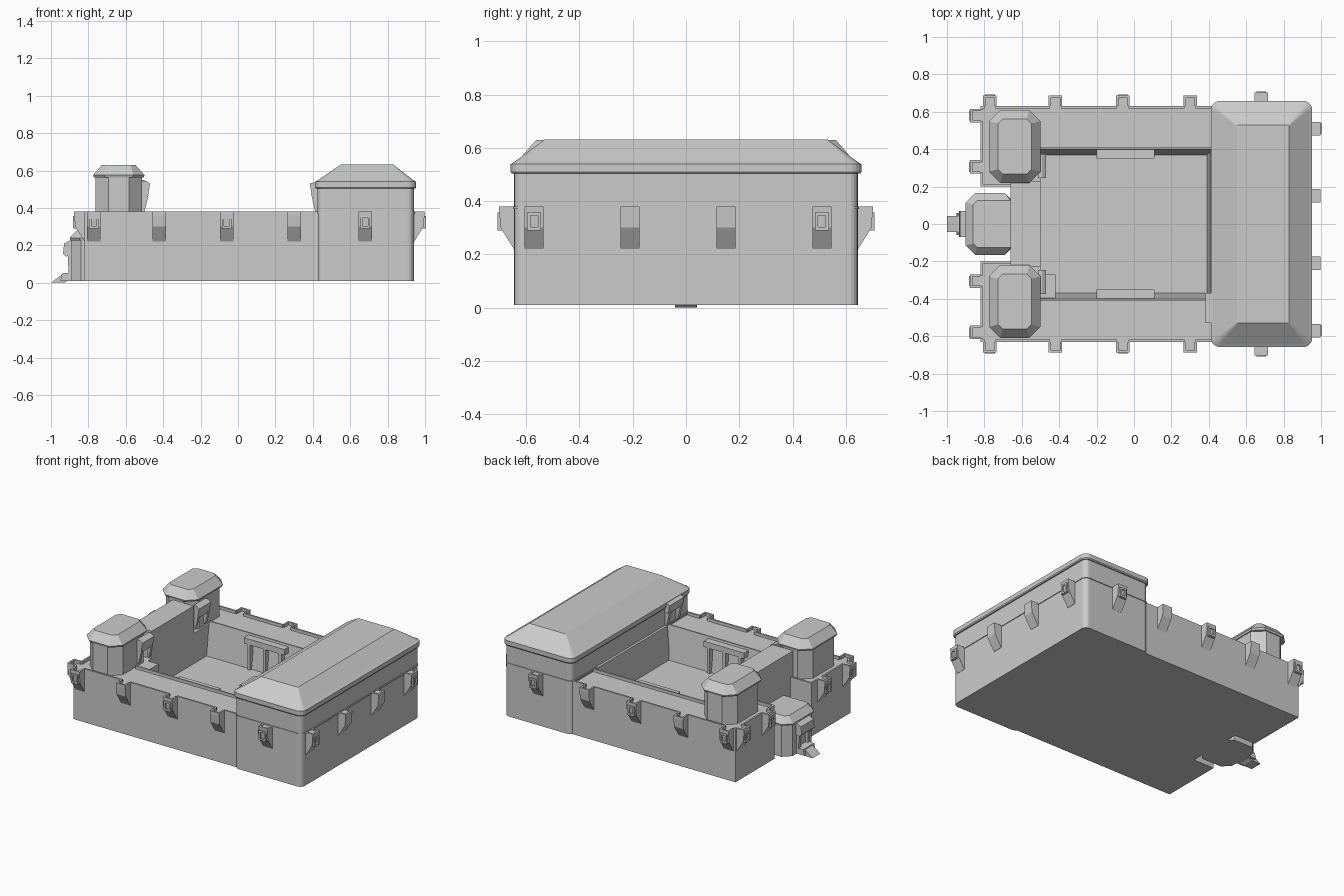
import bpy, math
from mathutils import Matrix, Vector

if "Cube" in bpy.data.objects:
    bpy.data.objects.remove(bpy.data.objects["Cube"])


def mesh(name, verts, faces, mat=Matrix()):
    me = bpy.data.meshes.new(name)
    me.from_pydata([mat @ Vector(v) for v in verts], [], faces)
    me.update()
    ob = bpy.data.objects.new(name, me)
    bpy.context.collection.objects.link(ob)
    return ob


def loft(name, rings, mat=Matrix()):
    # closed skin through equal-sized rings, capped at both ends
    n = len(rings[0])
    verts = [v for r in rings for v in r]
    faces = [tuple(reversed(range(n))), tuple(range(len(verts) - n, len(verts)))]
    for k in range(len(rings) - 1):
        for i in range(n):
            j = (i + 1) % n
            faces.append((k*n + i, k*n + j, k*n + n + j, k*n + n + i))
    ob = mesh(name, verts, faces, mat)
    import bmesh
    bm = bmesh.new()
    bm.from_mesh(ob.data)
    bmesh.ops.recalc_face_normals(bm, faces=bm.faces)
    bm.to_mesh(ob.data)
    bm.free()
    return ob


def ring(x0, x1, y0, y1, z, r=0.0, seg=1):
    # rectangle with chamfered (seg=1) or rounded corners
    if r == 0:
        return [(x0, y0, z), (x1, y0, z), (x1, y1, z), (x0, y1, z)]
    pts = []
    corners = [(x1-r, y1-r), (x0+r, y1-r), (x0+r, y0+r), (x1-r, y0+r)]
    for k, (cx, cy) in enumerate(corners):
        for i in range(seg + 1):
            a = math.pi / 2 * (k + i / seg)
            pts.append((cx + r*math.cos(a), cy + r*math.sin(a), z))
    return pts


def box(name, x0, x1, y0, y1, z0, z1, mat=Matrix()):
    return loft(name, [ring(x0, x1, y0, y1, z0), ring(x0, x1, y0, y1, z1)], mat)


def prism(name, prof, a, b, mat=Matrix()):
    # profile in local y,z swept along local x
    return loft(name, [[(a, y, z) for y, z in prof], [(b, y, z) for y, z in prof]], mat)


def place(x, y, deg):
    return Matrix.Translation((x, y, 0)) @ Matrix.Rotation(math.radians(deg), 4, 'Z')


def turret(x, y, deg, window, top=0.36):
    # overhanging bay pointing along local -y
    m = place(x, y, deg)
    prism("wall_bay", [(.02, .22), (0, .22), (-.05, .30), (-.056, top), (.02, top)], -.036, .036, m)
    if top < .38:
        for s in (-1, 1):
            box("bay_side_rim", s*.03-.006, s*.03+.006, -.056, 0, top, .38, m)
        box("bay_front_rim", -.036, .036, -.056, -.044, top, .38, m)
    if window:
        for s in (-1, 1):
            box("bay_window_jamb", s*.02-.006, s*.02+.006, -.062, -.035, .295, .352, m)
        box("bay_window_head", -.026, .026, -.062, -.035, .345, .357, m)
        box("bay_window_sill", -.026, .026, -.062, -.035, .29, .302, m)


def rim(name, a, b, gaps, m):
    # parapet along local x with openings at the bays
    edges = [a] + [e for g in sorted(gaps) for e in (g - .03, g + .03)] + [b]
    for s, e in zip(edges[::2], edges[1::2]):
        if e > s:
            box(name, s, e, 0, .012, .355, .38, m)


# courtyard floor and gate wall
box("courtyard_floor", -.6, .5, -.5, .5, .01, .15)
box("gate_wall", -.66, -.5, -.23, .23, .01, .55)
prism("courtyard_end_slope", [(0, .15), (0, .38), (.012, .38), (.03, .15)], -.38, .38, place(.42, 0, 90))

bays = [-.77, -.42, -.06, .30]
for s in (-1, 1):
    # battered side walls with a sunken walkway
    wall = [(.63, .01), (.63, .36), (.41, .36), (.41, .38), (.40, .38), (.37, .15), (.37, .01)]
    prism("side_wall", [(s*y, z) for y, z in wall], -.5, .43)
    y0, y1 = sorted((s*.2, s*.63))
    box("corner_base", -.82, -.5, y0, y1, .01, .36)
    deg = 0 if s < 0 else 180
    rim("side_parapet", -.82 if s < 0 else -.43, .43 if s < 0 else .82,
        [-s*b for b in bays], place(0, s*.63, deg))
    for i, b in enumerate(bays):
        turret(b, s*.63, deg, i % 2 == 0)
    turret(.68, s*.646, deg, True, .375)

    # end bays and parapet of the entrance face
    ys = (.58, .305)
    for i, y in enumerate(ys):
        turret(-.82, s*y, -90, True)
    lo, hi = sorted((-s*.2, -s*.63))
    rim("entrance_parapet", lo, hi, [-s*y for y in ys], place(-.82, 0, -90))
    box("inner_parapet", -.82, -.66, *sorted((s*.2, s*.212)), .355, .38)

    # corner towers with hipped roofs
    a, b = sorted((s*.22, s*.61))
    def tr(d, z, c):
        return ring(-.775 + d, -.5 - d, a + d, b - d, z, c) 
    def cut(r, c):
        # square the arc ends into a straight chamfer
        return r
    loft("tower_body", [cut(tr(.012, .35, .07), 0), tr(.012, .57, .07)])
    loft("tower_roof", [tr(.005, .562, .06), tr(0, .575, .06), tr(.048, .63, .025)])

    # sloped hood over the tower door facing the courtyard
    m = place(-.512, s*.31, 90)
    prism("tower_door_hood", [(0, .46), (-.03, .46), (-.042, .53), (-.02, .545), (0, .545)], -.065, .065, m)
    for t in (-1, 1):
        prism("tower_door_bracket", [(0, .38), (-.012, .38), (-.034, .47), (0, .47)],
              t*.055-.01, t*.055+.01, m)

    # courtyard balconies
    y0, y1 = sorted((s*.35, s*.40))
    box("balcony_canopy", -.2, .11, y0, y1, .325, .365)
    for x in (-.165, -.045, .075):
        box("canopy_post", x-.01, x+.01, *sorted((s*.352, s*.385)), .15, .33)

box("courtyard_stair_head", -.5, -.42, -.395, -.27, .15, .36)

# great hall with rounded corners
def hall(d, z):
    return ring(.425 - d, .94 + d, -.645 - d, .645 + d, z, .035 + d, 5)

loft("hall_base", [hall(0, .01), hall(0, .37)])
loft("hall_ledge", [hall(.005, .37), hall(.005, .38)])
loft("hall_upper_wall", [hall(0, .38), hall(0, .505)])
loft("hall_eave", [hall(.008, .503), hall(.013, .51), hall(.013, .54)])
loft("hall_roof", [hall(.011, .54), hall(-.002, .548), ring(.55, .83, -.53, .53, .632, .004, 5)])
for i, y in enumerate((-.57, -.21, .15, .51)):
    turret(.942, y, 90, i in (0, 3), .375)

# hall door overlooking the walkway
m = place(.425, -.45, -90)
prism("hall_door_hood", [(0, .47), (-.03, .47), (-.042, .53), (0, .54)], -.08, .08, m)
for t in (-1, 1):
    prism("hall_door_bracket", [(0, .38), (-.012, .38), (-.035, .48), (0, .48)],
          t*.06-.012, t*.06+.012, m)

# projecting gatehouse
def gate(d, z, c=.05):
    return ring(-.9 + d, -.64, -.165 + d, .165 - d, z, c)

loft("gatehouse_body", [gate(.01, .01), gate(.01, .23)])
loft("gatehouse_roof", [gate(.005, .225), gate(0, .24), gate(.04, .282, .02)])

# gate porch and entrance ramp
m = place(-.89, 0, -90)
for t in (-1, 1):
    prism("porch_jamb", [(.01, .02), (-.015, .02), (-.02, .16), (.01, .16)], t*.05-.012, t*.05+.012, m)
prism("porch_hood", [(.01, .15), (-.03, .14), (-.045, .155), (-.04, .21), (.01, .235)], -.07, .07, m)
prism("entrance_step", [(.01, .01), (-.06, .01), (-.05, .05), (.01, .055)], -.06, .06, m)
prism("entrance_ramp", [(0, .02), (-.04, .0), (-.11, 0), (-.05, .045), (0, .05)], -.042, .042, m)
